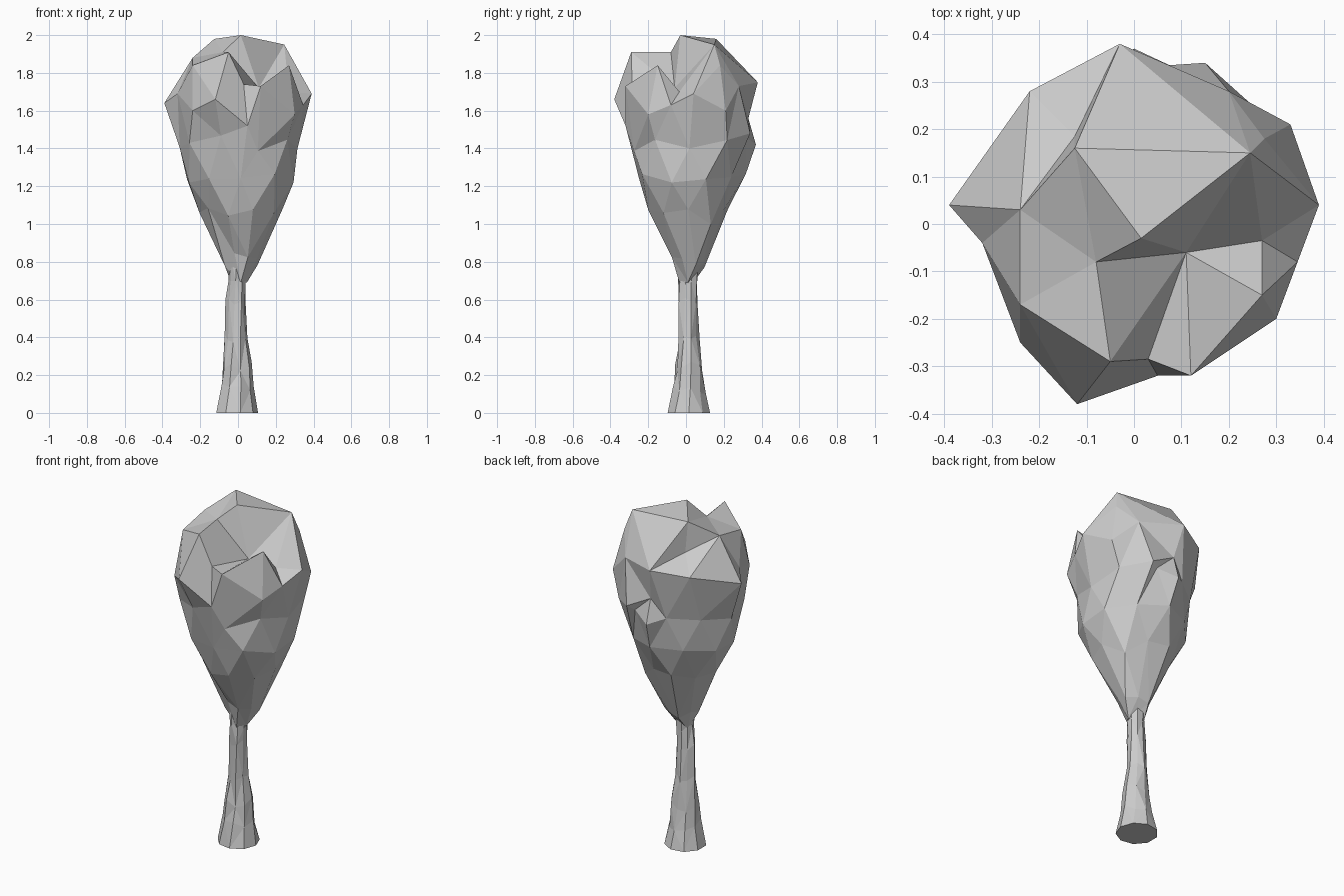
import bpy, bmesh, math, random
from mathutils import Vector

if "Cube" in bpy.data.objects:
    bpy.data.objects.remove(bpy.data.objects["Cube"])

random.seed(11)


def finish(bm, name):
    bmesh.ops.recalc_face_normals(bm, faces=bm.faces)
    mesh = bpy.data.meshes.new(name)
    bm.to_mesh(mesh)
    bm.free()
    obj = bpy.data.objects.new(name, mesh)
    bpy.context.collection.objects.link(obj)
    return obj


def ring(z, cx, cy, r, sides, turn=0.0, jitter=0.0, zjit=0.0):
    pts = []
    for i in range(sides):
        a = 2 * math.pi * (i + turn) / sides
        k = r * (1 + random.uniform(-jitter, jitter))
        pts.append(Vector((cx + k * math.cos(a), cy + k * math.sin(a),
                           z + random.uniform(-zjit, zjit))))
    return pts


# Trunk: flared, slightly bent and lumpy low-poly loft
trunk_rings = [  # z, centre x, centre y, radius, jitter
    (0.00, -0.008, 0.015, 0.114, 0.0),
    (0.13, -0.006, 0.017, 0.088, 0.06),
    (0.24, -0.006, 0.016, 0.072, 0.10),
    (0.40, -0.010, 0.014, 0.055, 0.12),
    (0.58, -0.007, 0.014, 0.053, 0.14),
    (0.70, -0.003, 0.012, 0.049, 0.12),
    (0.85, 0.0, 0.012, 0.060, 0.0),
]
SIDES = 9
bm = bmesh.new()
loops = []
for n, (z, cx, cy, r, j) in enumerate(trunk_rings):
    zj = 0.03 if j else 0.0
    loops.append([bm.verts.new(p) for p in ring(z, cx, cy, r, SIDES, n * 0.1, j, zj)])
for n, (lo, hi) in enumerate(zip(loops, loops[1:])):
    for i in range(SIDES):
        k = (i + 1) % SIDES
        if (i + n) % 2:
            bm.faces.new((lo[i], lo[k], hi[k]))
            bm.faces.new((lo[i], hi[k], hi[i]))
        else:
            bm.faces.new((lo[i], lo[k], hi[i]))
            bm.faces.new((lo[k], hi[k], hi[i]))
bm.faces.new(loops[0][::-1])
bm.faces.new(loops[-1])
finish(bm, "trunk")

# Crown: tapering underside rings plus the peaks and dents of the top
points = []
for n, (z, cx, cy, r, sides) in enumerate([
        (0.71, 0.0, 0.01, 0.047, 5),
        (0.81, 0.015, 0.015, 0.090, 8),
        (1.04, 0.01, 0.012, 0.215, 10),
        (1.23, 0.015, 0.015, 0.283, 10),
        (1.43, 0.01, 0.018, 0.320, 10)]):
    points += ring(z, cx, cy, r, sides, n * 0.5, 0.08, 0.045)

peak, left_shoulder, front_shoulder = (0.015, -0.03, 2.0), (-0.24, 0.03, 1.88), (-0.05, -0.29, 1.91)
points += [Vector(p) for p in (
    # widest belt, counter-clockwise from the right
    (0.39, 0.04, 1.69), (0.33, 0.21, 1.60), (0.20, 0.28, 1.73),
    (0.15, 0.34, 1.48), (-0.03, 0.38, 1.75), (0.0, 0.33, 1.56), (0.0, 0.37, 1.42),
    (-0.22, 0.28, 1.72), (-0.39, 0.04, 1.64), (-0.32, -0.04, 1.69),
    (-0.24, -0.25, 1.60), (-0.12, -0.38, 1.66), (0.05, -0.32, 1.52),
    (0.12, -0.32, 1.73), (0.03, -0.285, 1.74), (0.30, -0.20, 1.58),
    (0.345, -0.08, 1.63),
    # shoulders
    (0.27, -0.15, 1.84), (0.27, -0.035, 1.70), (0.275, 0.18, 1.84),
    left_shoulder, (-0.24, -0.17, 1.84), front_shoulder,
    # crest with its notches
    peak, (-0.125, 0.16, 1.98), (0.245, 0.15, 1.95),
    (-0.08, -0.08, 1.91), (0.11, -0.06, 1.72), (-0.125, 0.185, 1.81))]

# Triangulate on a sphere, then move every vertex out to its real place
centre = Vector((0, 0, 1.45))
bm = bmesh.new()
place = {}
for p in points:
    d = p - centre
    v = bm.verts.new(Vector((d.x / 0.36, d.y / 0.36, d.z / 0.6)).normalized())
    place[v] = p
bmesh.ops.convex_hull(bm, input=bm.verts[:], use_existing_faces=False)
for v, p in place.items():
    if v.is_valid:
        v.co = p
bmesh.ops.triangulate(bm, faces=bm.faces[:])

# Turn the edges that bridge the two creases beside the peak
for other in (left_shoulder, front_shoulder):
    for e in bm.edges:
        ends = [v.co for v in e.verts]
        if all(min((c - Vector(t)).length for c in ends) < 1e-4 for t in (peak, other)):
            bmesh.ops.rotate_edges(bm, edges=[e], use_ccw=False)
            break
finish(bm, "crown")
